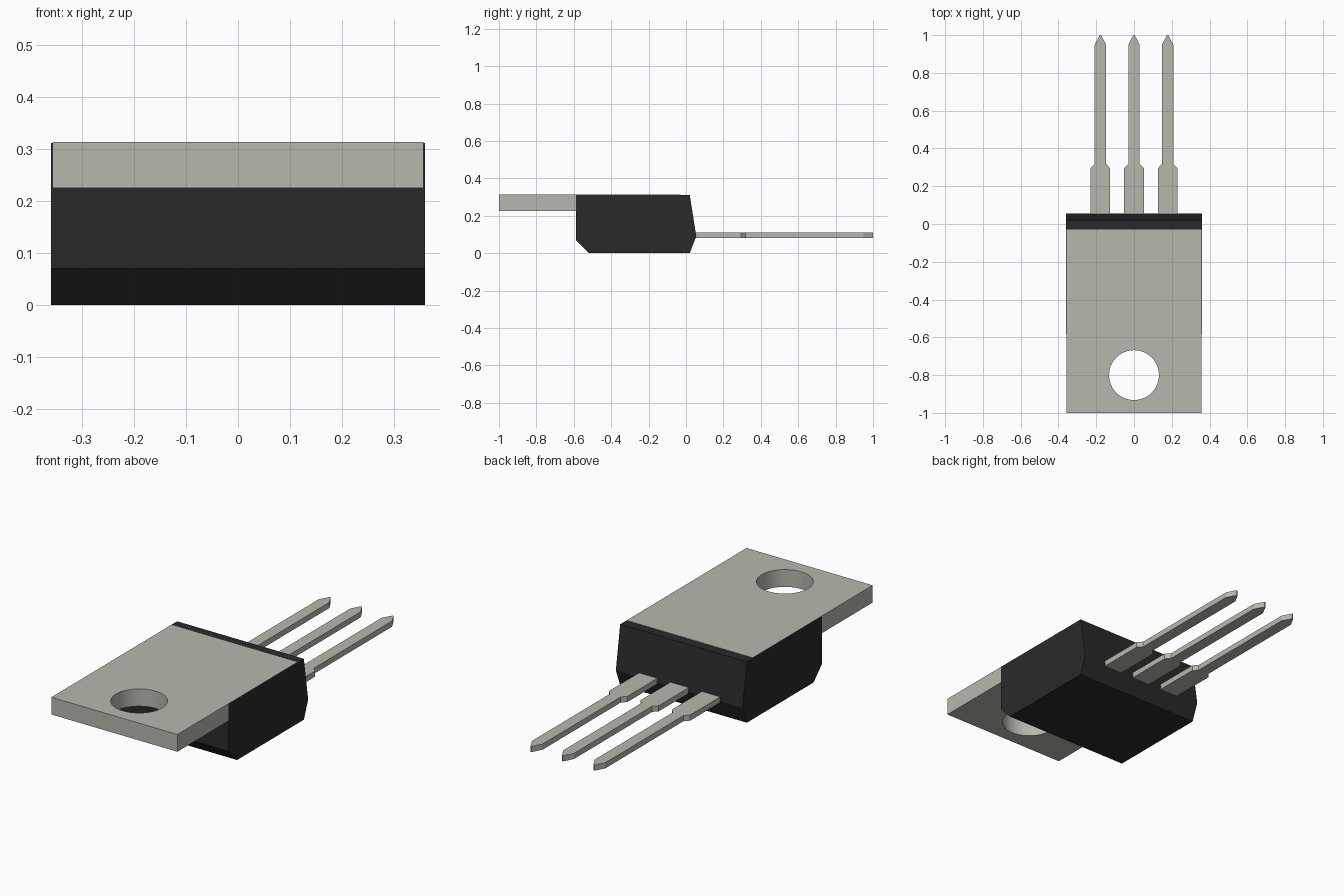
import bpy
import bmesh
from mathutils import Vector

if "Cube" in bpy.data.objects:
    bpy.data.objects.remove(bpy.data.objects["Cube"], do_unlink=True)


def material(name, rgb):
    mat = bpy.data.materials.new(name)
    mat.use_nodes = True
    colour = (*rgb, 1.0)
    mat.diffuse_color = colour
    mat.node_tree.nodes["Principled BSDF"].inputs["Base Color"].default_value = colour
    return mat


def extrude_profile(name, points, offset, mat):
    """Close a planar outline and extrude it along offset."""
    bm = bmesh.new()
    face = bm.faces.new([bm.verts.new(p) for p in points])
    result = bmesh.ops.extrude_face_region(bm, geom=[face], use_keep_orig=True)
    moved = [g for g in result["geom"] if isinstance(g, bmesh.types.BMVert)]
    bmesh.ops.translate(bm, verts=moved, vec=Vector(offset))
    bmesh.ops.recalc_face_normals(bm, faces=bm.faces)
    mesh = bpy.data.meshes.new(name)
    bm.to_mesh(mesh)
    bm.free()
    mesh.materials.append(mat)
    obj = bpy.data.objects.new(name, mesh)
    bpy.context.collection.objects.link(obj)
    return obj


metal = material("tinned metal", (0.48, 0.475, 0.42))
plastic = material("black plastic", (0.023, 0.023, 0.023))

# Moulded body: side profile extruded across the width
half_width = 0.359
side = [(-0.588, 0.312), (-0.588, 0.07), (-0.52, 0), (0.02, 0),
        (0.055, 0.09), (0.02, 0.312)]
extrude_profile("moulded_body", [(-half_width, y, z) for y, z in side],
                (2 * half_width, 0, 0), plastic)

# Heat sink tab, flush with the body top
tab_x, tab_z = 0.357, 0.225
corners = [(-tab_x, -1), (tab_x, -1), (tab_x, -0.03), (-tab_x, -0.03)]
tab = extrude_profile("heat_sink_tab", [(x, y, tab_z) for x, y in corners],
                      (0, 0, 0.0885), metal)

# Mounting hole through the tab
bpy.ops.mesh.primitive_cylinder_add(vertices=48, radius=0.132, depth=0.4,
                                    location=(0, -0.8, 0.27))
cutter = bpy.context.object
cutter.name = "hole_cutter"
cutter.hide_render = True
cutter.data.materials.append(metal)
cut = tab.modifiers.new("mounting_hole", "BOOLEAN")
cut.operation = "DIFFERENCE"
cut.solver = "EXACT"
cut.object = cutter
bpy.ops.object.select_all(action="DESELECT")
tab.select_set(True)
bpy.context.view_layer.objects.active = tab
bpy.ops.object.modifier_apply(modifier=cut.name)
bpy.data.objects.remove(cutter, do_unlink=True)
bpy.ops.object.shade_smooth_by_angle()

# Three pointed leads with wide shoulders
half = [(0.052, 0.0), (0.052, 0.295), (0.03, 0.318), (0.03, 0.95), (0.003, 1.0)]
outline = half + [(-x, y) for x, y in reversed(half)]
for name, cx in (("right_lead", -0.178), ("middle_lead", 0), ("left_lead", 0.178)):
    extrude_profile(name, [(cx + x, y, 0.081) for x, y in outline],
                    (0, 0, 0.029), metal)
